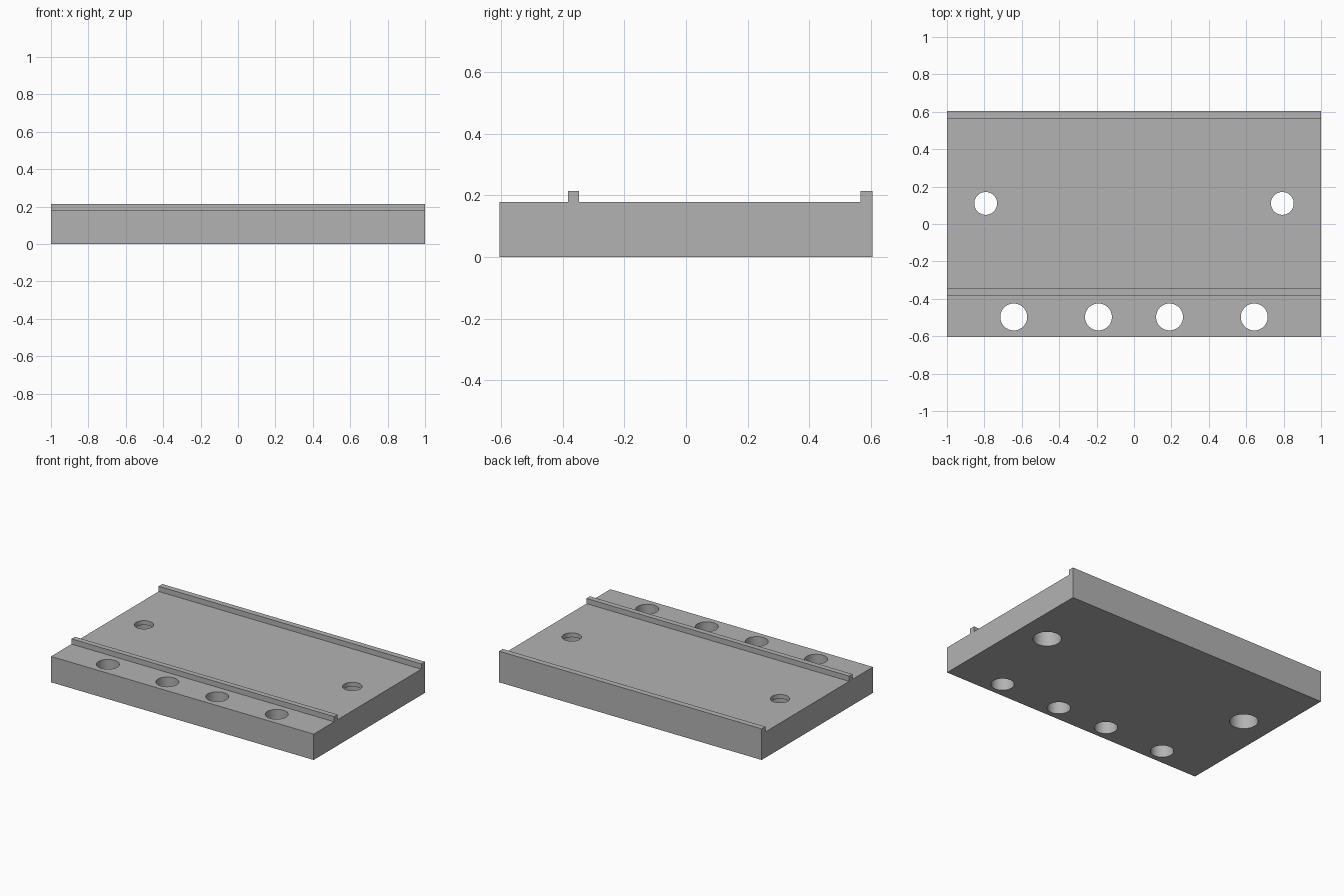
import bpy
import bmesh

cube = bpy.data.objects.get("Cube")
if cube:
    bpy.data.objects.remove(cube, do_unlink=True)

HALF_X, HALF_Y = 1.0, 0.605
DECK, RAIL_TOP = 0.178, 0.214

grey = bpy.data.materials.new("plain grey")
grey.use_nodes = True
grey.diffuse_color = (0.45, 0.45, 0.45, 1)
grey.node_tree.nodes["Principled BSDF"].inputs["Base Color"].default_value = grey.diffuse_color


def add_object(name, bm):
    bmesh.ops.recalc_face_normals(bm, faces=bm.faces)
    mesh = bpy.data.meshes.new(name)
    bm.to_mesh(mesh)
    bm.free()
    mesh.materials.append(grey)
    obj = bpy.data.objects.new(name, mesh)
    bpy.context.collection.objects.link(obj)
    return obj


def drill(target, x, y, radius, bottom, top):
    """Cut a round vertical hole and discard the cutter."""
    bm = bmesh.new()
    bmesh.ops.create_cone(bm, cap_ends=True, segments=48, radius1=radius,
                          radius2=radius, depth=top - bottom)
    bmesh.ops.translate(bm, verts=bm.verts, vec=(x, y, (top + bottom) / 2))
    cutter = add_object("hole_cutter", bm)
    cutter.hide_render = True
    mod = target.modifiers.new("hole", "BOOLEAN")
    mod.operation = "DIFFERENCE"
    mod.solver = "EXACT"
    mod.object = cutter
    bpy.context.view_layer.objects.active = target
    bpy.ops.object.modifier_apply(modifier=mod.name)
    bpy.data.objects.remove(cutter, do_unlink=True)


# Plate with two rails: side profile (y, z) extruded along x
profile = [(-HALF_Y, 0), (HALF_Y, 0), (HALF_Y, RAIL_TOP), (0.565, RAIL_TOP),
           (0.565, DECK), (-0.346, DECK), (-0.346, RAIL_TOP),
           (-0.383, RAIL_TOP), (-0.383, DECK), (-HALF_Y, DECK)]
bm = bmesh.new()
face = bm.faces.new([bm.verts.new((-HALF_X, y, z)) for y, z in profile])
ext = bmesh.ops.extrude_face_region(bm, geom=[face])
moved = [v for v in ext["geom"] if isinstance(v, bmesh.types.BMVert)]
bmesh.ops.translate(bm, verts=moved, vec=(2 * HALF_X, 0, 0))
plate = add_object("railed_plate", bm)

for side in (-1, 1):
    # Front row of through holes
    for x in (0.19, 0.643):
        drill(plate, side * x, -0.497, 0.072, -0.1, 0.3)
    # Mounting holes, counterbored from below
    drill(plate, side * 0.793, 0.11, 0.088, -0.1, DECK - 0.03)
    drill(plate, side * 0.793, 0.11, 0.061, 0.1, 0.3)

bpy.ops.object.select_all(action="DESELECT")
plate.select_set(True)
bpy.context.view_layer.objects.active = plate
bpy.ops.object.shade_smooth_by_angle()
